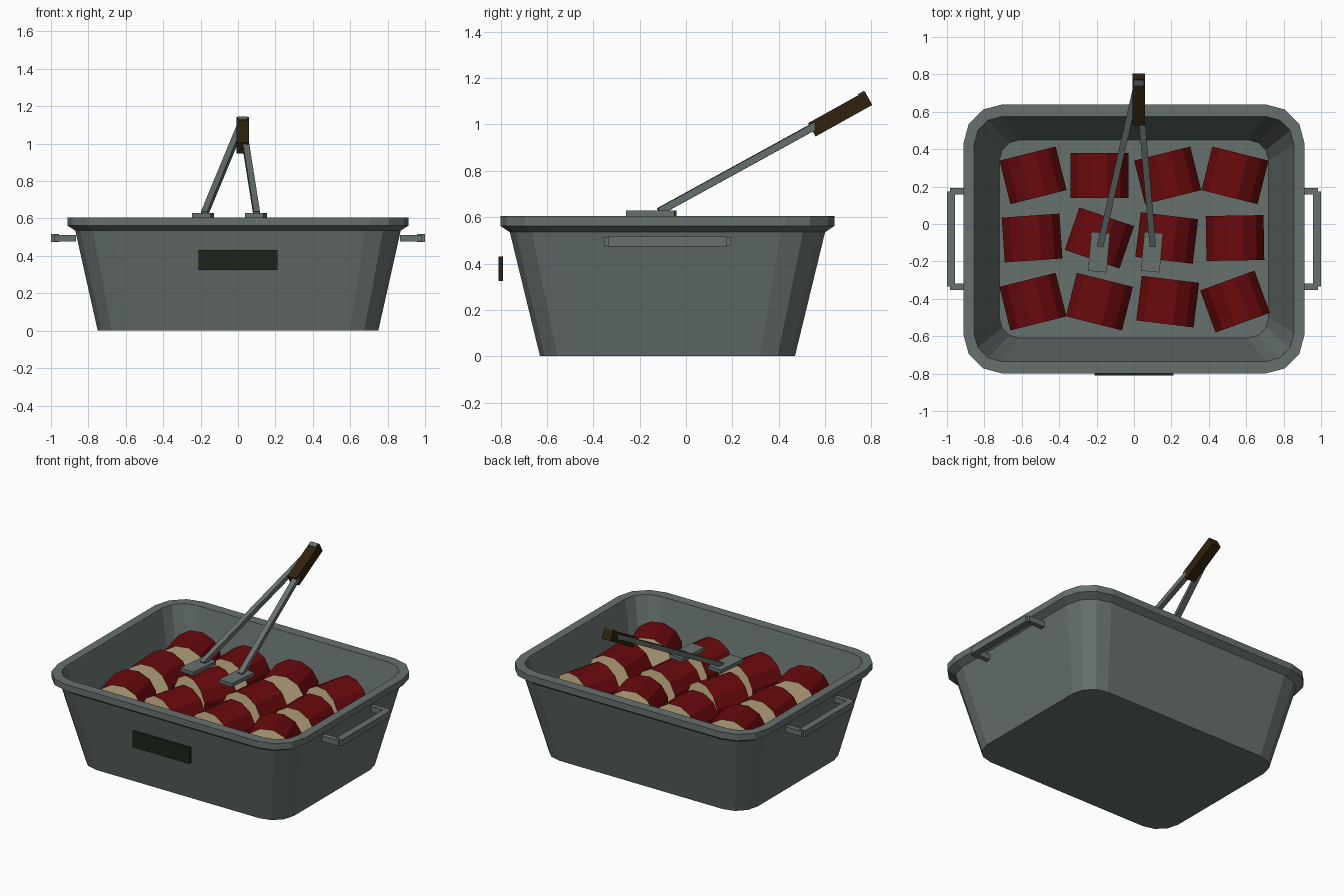
import bpy, bmesh, math
from mathutils import Vector, Matrix

if "Cube" in bpy.data.objects:
    bpy.data.objects.remove(bpy.data.objects["Cube"])


def material(name, rgb):
    m = bpy.data.materials.new(name)
    m.diffuse_color = (*rgb, 1)
    m.use_nodes = True
    m.node_tree.nodes["Principled BSDF"].inputs["Base Color"].default_value = m.diffuse_color
    return m


STEEL = material("grey_steel", (0.135, 0.165, 0.158))
RED = material("dark_red", (0.145, 0.003, 0.004))
TAN = material("tan", (0.70, 0.54, 0.30))
BROWN = material("dark_brown", (0.030, 0.016, 0.004))
DARK = material("blackish_green", (0.012, 0.018, 0.010))
CY = -0.08  # tub centre in y


def finish(name, bm, *mats):
    bmesh.ops.recalc_face_normals(bm, faces=bm.faces)
    me = bpy.data.meshes.new(name)
    bm.to_mesh(me)
    bm.free()
    for m in mats:
        me.materials.append(m)
    ob = bpy.data.objects.new(name, me)
    bpy.context.collection.objects.link(ob)
    return ob


def box(name, centre, size, mat, rot=None):
    bm = bmesh.new()
    bmesh.ops.create_cube(bm, size=1)
    rot = rot or Matrix.Identity(4)
    bm.transform(Matrix.Translation(centre) @ rot @ Matrix.Diagonal((*size, 1)))
    return finish(name, bm, mat)


def bar(name, a, b, width, thick, mat):
    """Box running from a to b, its width kept level."""
    a, b = Vector(a), Vector(b)
    d = (b - a).normalized()
    side = d.cross(Vector((0, 0, 1))).normalized()
    rot = Matrix((side, d, side.cross(d))).transposed().to_4x4()
    return box(name, (a + b) / 2, (width, (b - a).length, thick), mat, rot)


# Tub: rounded-rectangle rings (half x, half y, corner radius, z), outside to inside
rings = [(0.75, 0.55, 0.15, 0), (0.87, 0.68, 0.19, 0.535), (0.912, 0.72, 0.21, 0.562),
         (0.912, 0.72, 0.21, 0.605), (0.855, 0.655, 0.15, 0.605), (0.72, 0.53, 0.11, 0.05)]
bm = bmesh.new()
loops = []
for hx, hy, r, z in rings:
    loop = []
    for q, (sx, sy) in enumerate([(1, 1), (-1, 1), (-1, -1), (1, -1)]):
        for k in range(4):
            t = math.radians(90 * q + 30 * k)
            loop.append(bm.verts.new((sx * (hx - r) + r * math.cos(t),
                                      CY + sy * (hy - r) + r * math.sin(t), z)))
    loops.append(loop)
for lo, hi in zip(loops, loops[1:]):
    for i in range(len(lo)):
        j = (i + 1) % len(lo)
        bm.faces.new((lo[i], lo[j], hi[j], hi[i]))
bm.faces.new(loops[0][::-1])
bm.faces.new(loops[-1])
finish("tub", bm, STEEL)

# Side handles
for s, side in ((-1, "left"), (1, "right")):
    box(f"{side}_handle_grip", (s * 0.978, CY, 0.495), (0.044, 0.51, 0.042), STEEL)
    for e, end in ((-1, "front"), (1, "back")):
        box(f"{side}_handle_{end}_arm", (s * 0.925, CY + e * 0.256, 0.495),
            (0.12, 0.034, 0.036), STEEL)

# Blank front plate
box("front_plate", (0, -0.80, 0.378), (0.42, 0.02, 0.106), DARK)

# Rolls: twelve-sided, red around the outside with tan ends (x, y, yaw in degrees)
rolls = [(-0.54, 0.26, 14), (-0.185, 0.26, 0), (0.18, 0.26, 14), (0.54, 0.26, -14),
         (-0.545, -0.075, 4), (-0.185, -0.075, -19), (0.175, -0.075, -7), (0.54, -0.075, 1),
         (-0.54, -0.415, 14), (-0.185, -0.415, -14), (0.18, -0.415, -7), (0.54, -0.415, 20)]
SIDES, RADIUS = 12, 0.16
for n, (x, y, yaw) in enumerate(rolls):
    bm = bmesh.new()
    angles = [(k + 0.5) * math.tau / SIDES for k in range(SIDES)]
    ends = [[bm.verts.new((RADIUS * math.cos(t), e * 0.12, RADIUS * math.sin(t)))
             for t in angles] for e in (-1, 1)]
    for k in range(SIDES):
        j = (k + 1) % SIDES
        bm.faces.new((ends[0][k], ends[0][j], ends[1][j], ends[1][k]))
    for e in ends:
        bm.faces.new(e).material_index = 1
    bm.transform(Matrix.Translation((x, y, 0.39)) @ Matrix.Rotation(math.radians(yaw), 4, 'Z'))
    finish(f"roll_{n + 1}", bm, RED, TAN)

# Tongs: two pads, two arms meeting in a wooden grip
for side, px, ax, tip in (("left", -0.187, -0.18, (0.02, 0.765, 1.108)),
                          ("right", 0.096, 0.10, (0.038, 0.60, 1.017))):
    box(f"tongs_{side}_pad", (px, -0.15, 0.616), (0.10, 0.21, 0.025), STEEL,
        Matrix.Rotation(math.radians(-5), 4, 'Z'))
    bar(f"tongs_{side}_arm", (ax, -0.115, 0.625), tip, 0.034, 0.03, STEEL)
bar("tongs_grip", (0.026, 0.543, 0.977), (0.026, 0.788, 1.113), 0.066, 0.066, BROWN)
box("tongs_pin", (0.026, 0.757, 1.133), (0.05, 0.03, 0.012), STEEL,
    Matrix.Rotation(math.radians(29), 4, 'X'))
